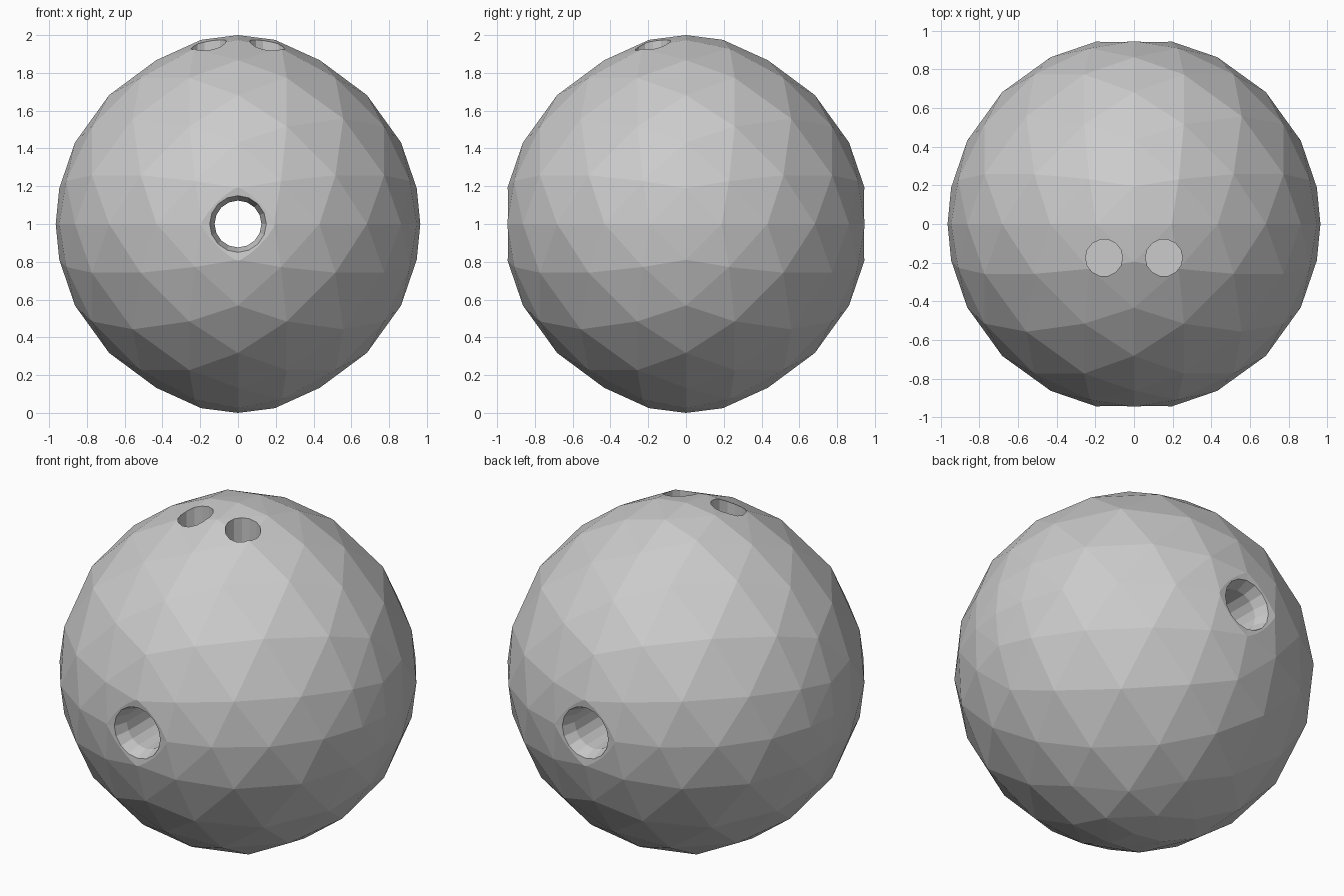
import bpy, bmesh, math
from mathutils import Vector, Matrix

if "Cube" in bpy.data.objects:
    bpy.data.objects.remove(bpy.data.objects["Cube"])


def make_object(name, bm):
    bmesh.ops.recalc_face_normals(bm, faces=bm.faces)
    mesh = bpy.data.meshes.new(name)
    bm.to_mesh(mesh)
    bm.free()
    obj = bpy.data.objects.new(name, mesh)
    bpy.context.collection.objects.link(obj)
    return obj


def lathe(name, profile, sides, matrix):
    """Closed solid turned around local z from (radius, height) pairs."""
    bm = bmesh.new()
    rings = []
    for r, h in profile:
        rings.append([bm.verts.new((r * math.cos(math.tau * i / sides),
                                    r * math.sin(math.tau * i / sides), h))
                      for i in range(sides)])
    for a, b in zip(rings, rings[1:]):
        for i in range(sides):
            j = (i + 1) % sides
            bm.faces.new((a[i], a[j], b[j], b[i]))
    bm.faces.new(rings[0][::-1])
    bm.faces.new(rings[-1])
    bm.transform(matrix)
    return make_object(name, bm)


# Faceted ball: an octahedral grid pushed out to a sphere
N = 6
bm = bmesh.new()
for i in range(-N, N + 1):
    for j in range(-N, N + 1):
        k = N - abs(i) - abs(j)
        if k < 0:
            continue
        for s in {k, -k}:
            bm.verts.new(Vector((i, j, s)).normalized())
bmesh.ops.convex_hull(bm, input=bm.verts)
bmesh.ops.triangulate(bm, faces=bm.faces)
# The top and bottom poles stand out slightly
for v in bm.verts:
    c = abs(v.co.z)
    v.co *= 0.965 + 0.035 * max(0.0, (c - 0.88) / 0.12)
    v.co.z += 1.0
ball = make_object("ball", bm)

# Bored hole from front to back with flared rims
half = [(0.40, 1.10), (0.40, 0.965), (0.15, 0.94), (0.124, 0.86)]
profile = [(r, -h) for r, h in half] + [(r, h) for r, h in reversed(half)]
cutters = [lathe("through_hole_cutter", profile, 16,
                 Matrix.Translation((0, 0, 1)) @ Matrix.Rotation(math.pi / 2, 4, 'X'))]

# Pair of blind holes near the top
for side in (-1, 1):
    cutters.append(lathe("top_hole_cutter", [(0.096, 1.55), (0.096, 2.2)], 14,
                         Matrix.Translation((side * 0.155, -0.175, 0))))

# Cut the holes
bpy.context.view_layer.objects.active = ball
for cutter in cutters:
    cutter.hide_render = True
    mod = ball.modifiers.new("hole", 'BOOLEAN')
    mod.operation = 'DIFFERENCE'
    mod.solver = 'EXACT'
    mod.object = cutter
    bpy.ops.object.modifier_apply(modifier=mod.name)
    bpy.data.objects.remove(cutter)
